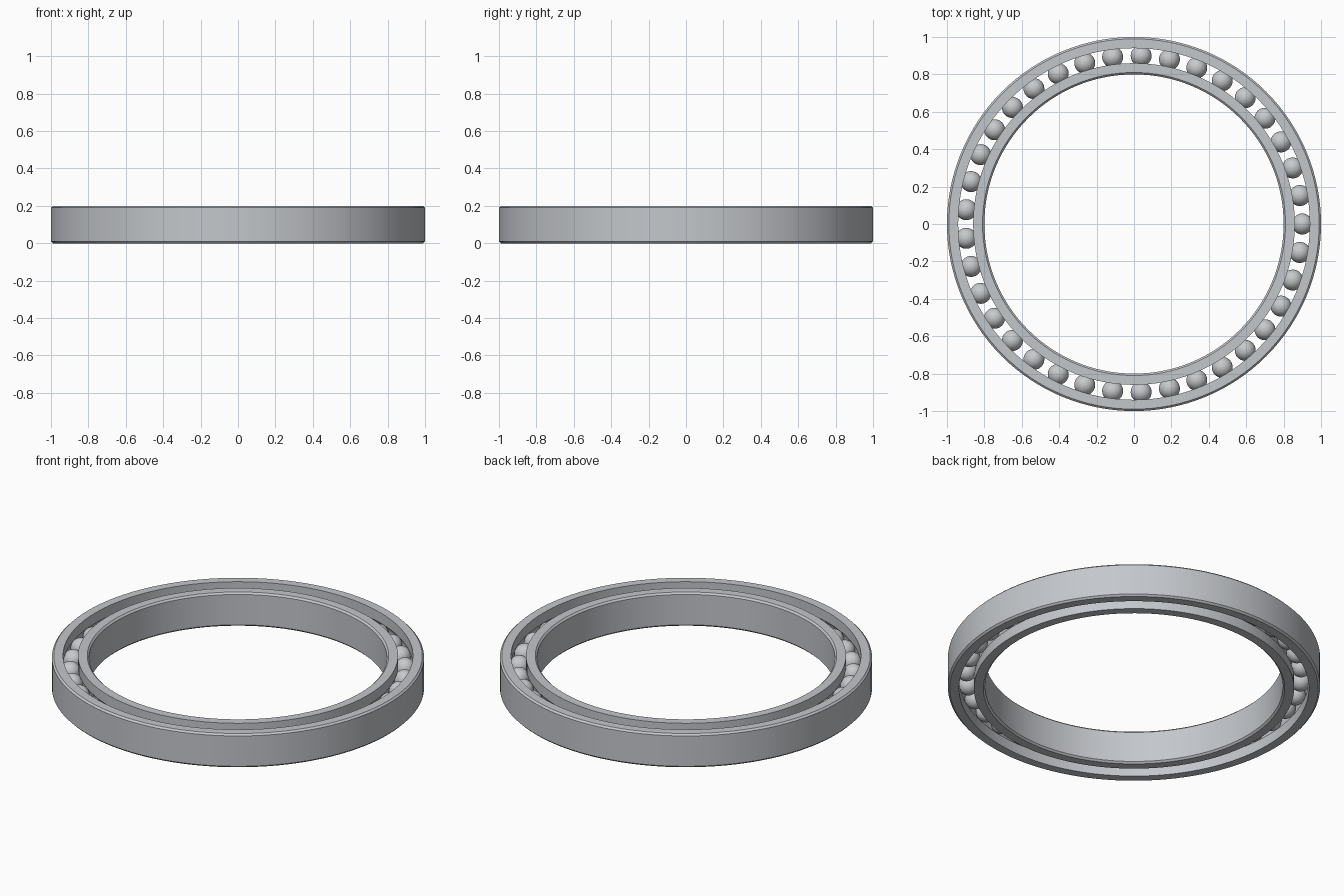
import bpy, bmesh, math
from mathutils import Matrix, Vector

cube = bpy.data.objects.get("Cube")
if cube:
    bpy.data.objects.remove(cube, do_unlink=True)

HEIGHT, MID = 0.2, 0.1
PITCH, BALL_R, BALLS = 0.9, 0.056, 37
GAP = 0.04        # half the clear width between the rings
CHAMFER = 0.01
SEGMENTS = 128


def material(name, colour):
    mat = bpy.data.materials.new(name)
    mat.use_nodes = True
    mat.diffuse_color = (*colour, 1)
    mat.node_tree.nodes["Principled BSDF"].inputs["Base Color"].default_value = (*colour, 1)
    return mat


def finish(bm, name, mat):
    mesh = bpy.data.meshes.new(name)
    bm.to_mesh(mesh)
    bm.free()
    mesh.materials.append(mat)
    obj = bpy.data.objects.new(name, mesh)
    bpy.context.collection.objects.link(obj)
    bpy.ops.object.select_all(action='DESELECT')
    obj.select_set(True)
    bpy.context.view_layer.objects.active = obj
    bpy.ops.object.shade_smooth_by_angle(angle=math.radians(30))
    return obj


# A ring: chamfered plain wall on one side, ball groove on the other
def race(name, wall, side, mat):
    face = PITCH + side * GAP
    profile = [(face, 0), (wall - side * CHAMFER, 0), (wall, CHAMFER),
               (wall, HEIGHT - CHAMFER), (wall - side * CHAMFER, HEIGHT), (face, HEIGHT)]
    reach = math.acos(GAP / BALL_R)
    steps = 10
    for i in range(steps + 1):
        a = reach * (1 - 2 * i / steps)
        profile.append((PITCH + side * BALL_R * math.cos(a), MID + BALL_R * math.sin(a)))
    bm = bmesh.new()
    loops = []
    for s in range(SEGMENTS):
        turn = Matrix.Rotation(math.tau * s / SEGMENTS, 3, 'Z')
        loops.append([bm.verts.new(turn @ Vector((r, 0, z))) for r, z in profile])
    n = len(profile)
    for s in range(SEGMENTS):
        here, after = loops[s], loops[(s + 1) % SEGMENTS]
        for i in range(n):
            j = (i + 1) % n
            bm.faces.new((here[i], after[i], after[j], here[j]))
    bmesh.ops.recalc_face_normals(bm, faces=bm.faces)
    return finish(bm, name, mat)


steel = material("ring steel", (0.55, 0.57, 0.60))
polished = material("ball steel", (0.57, 0.59, 0.60))

race("outer_ring", 1.0, 1, steel)
race("inner_ring", 0.8, -1, steel)

# Balls spaced evenly in the groove
bm = bmesh.new()
for k in range(BALLS):
    place = Matrix.Rotation(math.tau * k / BALLS, 4, 'Z') @ Matrix.Translation((PITCH, 0, MID))
    bmesh.ops.create_uvsphere(bm, u_segments=32, v_segments=16, radius=BALL_R, matrix=place)
finish(bm, "balls", polished)
